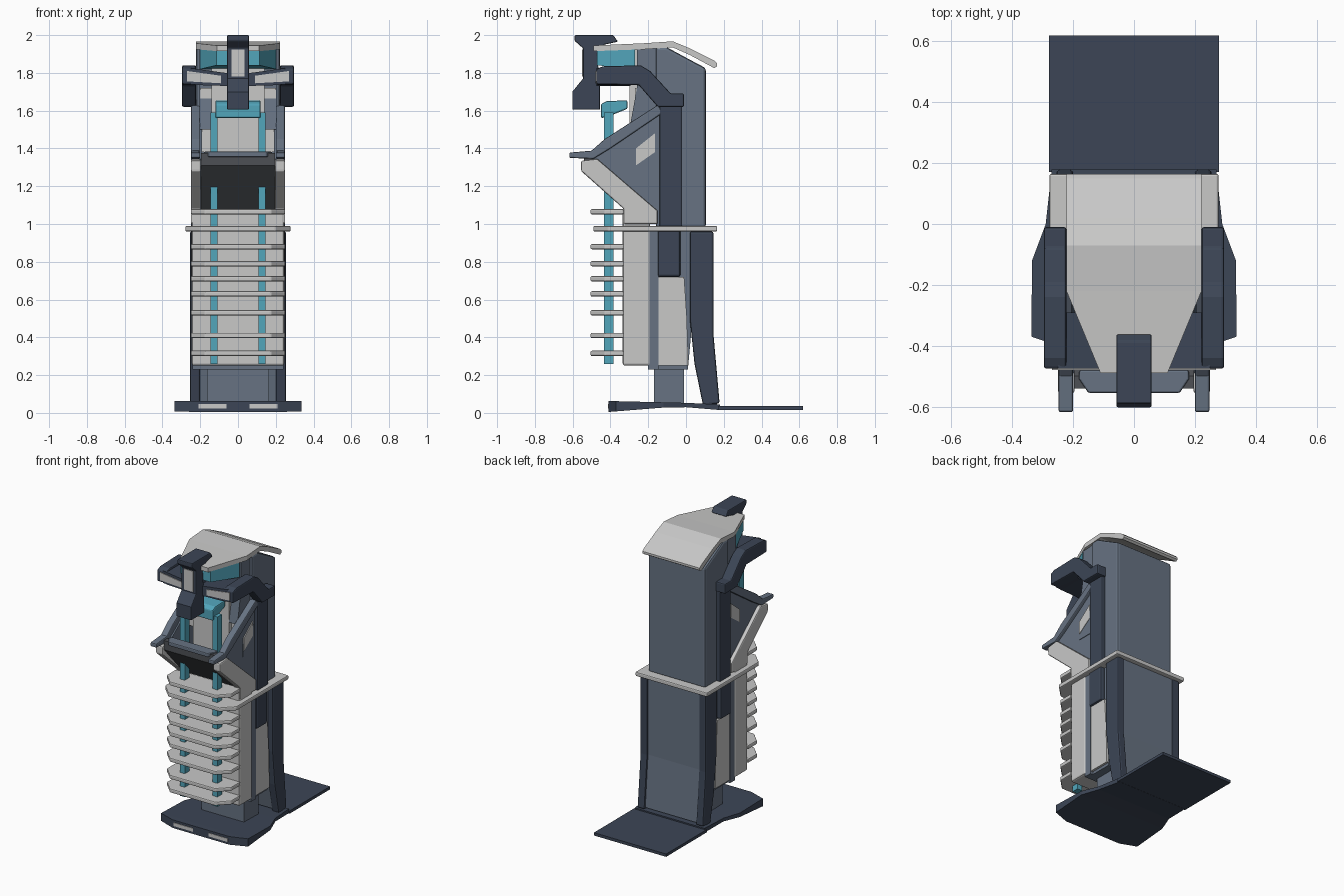
import bpy, bmesh, math
from mathutils import Vector


def material(name, rgb):
    m = bpy.data.materials.new(name)
    m.diffuse_color = (*rgb, 1)
    return m


LIGHT = material("light_grey", (0.58, 0.58, 0.575))
NAVY = material("dark_navy", (0.045, 0.06, 0.092))
SLATE = material("blue_grey", (0.135, 0.17, 0.225))
CYAN = material("cyan", (0.085, 0.38, 0.50))
CHAR = material("charcoal", (0.075, 0.08, 0.09))


def skin(name, rings, mat, bevel=0.0):
    """Join matching rings of points into a closed solid."""
    bm = bmesh.new()
    vs = [[bm.verts.new(p) for p in r] for r in rings]
    n = len(rings[0])
    for a, b in zip(vs, vs[1:]):
        for i in range(n):
            j = (i + 1) % n
            bm.faces.new((a[i], a[j], b[j], b[i]))
    bm.faces.new(vs[0])
    bm.faces.new(vs[-1])
    bmesh.ops.recalc_face_normals(bm, faces=bm.faces)
    me = bpy.data.meshes.new(name)
    bm.to_mesh(me)
    bm.free()
    me.materials.append(mat)
    ob = bpy.data.objects.new(name, me)
    bpy.context.collection.objects.link(ob)
    if bevel:
        mod = ob.modifiers.new("edge_bevel", "BEVEL")
        mod.width, mod.segments = bevel, 2
        mod.limit_method = "ANGLE"
        mod.angle_limit = math.radians(40)
    return ob


def prism(name, axis, pts, a, b, mat, bevel=0.0):
    """Extrude a 2D outline along an axis; outline is in the other two axes."""
    def put(p, t):
        return {"x": (t, *p), "y": (p[0], t, p[1]), "z": (*p, t)}[axis]
    return skin(name, [[put(p, t) for p in pts] for t in (a, b)], mat, bevel)


def box(name, x0, x1, y0, y1, z0, z1, mat, bevel=0.0):
    return prism(name, "z", [(x0, y0), (x1, y0), (x1, y1), (x0, y1)], z0, z1, mat, bevel)


def loft(name, secs, mat, bevel=0.0):
    """Symmetric sections along y: (y, half width, z low, z high)."""
    return skin(name, [[(-w, y, a), (w, y, a), (w, y, b), (-w, y, b)] for y, w, a, b in secs], mat, bevel)


def pair(fn, name, *args):
    """Make a part and its mirror image across x = 0."""
    ob = fn("right_" + name, *args)
    me = ob.data.copy()
    for v in me.vertices:
        v.co.x *= -1
    me.flip_normals()
    ot = bpy.data.objects.new("left_" + name, me)
    bpy.context.collection.objects.link(ot)
    for m in ob.modifiers:
        c = ot.modifiers.new(m.name, "BEVEL")
        c.width, c.segments, c.limit_method, c.angle_limit = m.width, m.segments, m.limit_method, m.angle_limit


# Base: shaped front foot, rear standing plate, pedestal
loft("base_foot", [(-0.41, 0.22, 0.005, 0.062), (-0.37, 0.337, 0.008, 0.062), (-0.12, 0.335, 0.028, 0.056),
                   (0.0, 0.29, 0.03, 0.053), (0.18, 0.27, 0.015, 0.045)], NAVY)
box("rear_plate", -0.28, 0.28, 0.17, 0.62, 0.016, 0.036, NAVY)
pair(box, "base_slot", 0.06, 0.21, -0.414, -0.405, 0.022, 0.046, LIGHT)
box("pedestal", -0.165, 0.165, -0.17, -0.01, 0.045, 0.27, SLATE)

# Lower cabinet: rear legs, back panel, core and side panels
pair(prism, "rear_leg", "x", [(0.02, 0.96), (0.145, 0.96), (0.145, 0.42), (0.178, 0.05), (0.09, 0.04),
                              (0.045, 0.26), (0.02, 0.5)], 0.2, 0.255, NAVY, 0.01)
prism("lower_back_panel", "x", [(0.03, 0.96), (0.135, 0.96), (0.135, 0.42), (0.165, 0.06), (0.095, 0.06),
                                (0.03, 0.4)], -0.21, 0.21, SLATE)
prism("lower_core", "x", [(-0.2, 0.23), (0.01, 0.23), (0.03, 0.45), (0.03, 0.97), (-0.2, 0.97)],
      -0.22, 0.22, SLATE)
pair(box, "side_strip", 0.2, 0.24, -0.2, -0.145, 0.23, 0.97, SLATE)
pair(prism, "side_light_panel", "x", [(-0.145, 0.25), (0.012, 0.25), (0.005, 0.5), (-0.01, 0.72), (-0.145, 0.72)],
     0.21, 0.236, LIGHT)
pair(box, "side_dark_panel", 0.21, 0.25, -0.15, -0.03, 0.72, 0.97, NAVY, 0.012)

# Light front body and console cheeks
box("front_body", -0.245, 0.245, -0.335, -0.19, 0.25, 1.08, LIGHT, 0.012)
pair(prism, "console_cheek", "x", [(-0.555, 1.335), (-0.555, 1.28), (-0.33, 1.08), (-0.33, 1.0), (-0.15, 1.0),
                                   (-0.15, 1.07), (-0.47, 1.345)], 0.195, 0.25, LIGHT, 0.008)

# Waist shelf and display trays
def tray(name, hw, y0, y1, c, z, th):
    prism(name, "z", [(-hw + c, y0), (hw - c, y0), (hw, y0 + c), (hw, y1), (-hw, y1), (-hw, y0 + c)],
          z - th / 2, z + th / 2, LIGHT, 0.007)


tray("waist_shelf", 0.278, -0.49, 0.165, 0.08, 0.975, 0.03)
for i, z in enumerate((0.315, 0.41, 0.53, 0.63, 0.71, 0.79, 0.88, 1.065)):
    tray("tray_%d" % (i + 1), 0.25, -0.505, -0.33, 0.075, z, 0.028)

# Cyan rods and top grip
pair(box, "rod", 0.108, 0.145, -0.435, -0.385, 0.26, 1.59, CYAN)
prism("rod_grip", "x", [(-0.45, 1.56), (-0.45, 1.635), (-0.42, 1.65), (-0.31, 1.655), (-0.31, 1.61), (-0.41, 1.57)],
      -0.12, 0.12, CYAN, 0.008)

# Console: dark sloped screen, front bar, triangular sides
prism("console_screen", "x", [(-0.54, 1.375), (-0.54, 1.31), (-0.33, 1.08), (-0.24, 1.08), (-0.5, 1.375)],
      -0.197, 0.197, CHAR)
prism("console_bar", "z", [(-0.18, -0.51), (-0.15, -0.555), (0.15, -0.555), (0.18, -0.51), (0.18, -0.48), (-0.18, -0.48)],
      1.355, 1.383, SLATE, 0.006)
pair(prism, "triangle_side", "x", [(-0.49, 1.345), (-0.15, 1.6), (-0.13, 1.6), (-0.13, 1.07), (-0.15, 1.07)],
     0.19, 0.225, SLATE)
pair(prism, "triangle_trim", "x", [(-0.27, 1.27), (-0.15, 1.27), (-0.15, 1.45), (-0.27, 1.36)], 0.223, 0.229, SLATE)
pair(prism, "triangle_window", "x", [(-0.265, 1.31), (-0.265, 1.4), (-0.165, 1.48), (-0.165, 1.38)], 0.226, 0.232, LIGHT)
pair(prism, "armrest", "x", [(-0.618, 1.35), (-0.618, 1.378), (-0.5, 1.388), (-0.43, 1.45), (-0.15, 1.63),
                             (-0.12, 1.59), (-0.4, 1.40), (-0.49, 1.345)], 0.2, 0.248, SLATE, 0.007)

# Upper column with side posts
prism("upper_column", "x", [(-0.16, 0.98), (0.105, 0.98), (0.105, 1.825), (0.02, 1.87), (-0.1, 1.935), (-0.16, 1.935)],
      -0.222, 0.222, SLATE, 0.015)
pair(box, "side_post", 0.2, 0.25, -0.14, -0.02, 0.985, 1.68, NAVY, 0.008)
box("inner_panel", -0.14, 0.14, -0.3, -0.15, 1.07, 1.93, LIGHT)
pair(prism, "inner_cheek", "x", [(-0.3, 1.5), (-0.15, 1.5), (-0.15, 1.93), (-0.26, 1.93), (-0.26, 1.72)],
     0.14, 0.205, SLATE)
pair(box, "inner_light_strip", 0.14, 0.2, -0.27, -0.15, 1.38, 1.72, LIGHT)

# Head: cap, cyan lamp, visor arms and wings
loft("cap", [(-0.49, 0.11, 1.915, 1.945), (-0.22, 0.222, 1.925, 1.957), (-0.07, 0.222, 1.935, 1.967),
             (0.02, 0.222, 1.895, 1.93), (0.15, 0.222, 1.825, 1.865), (0.165, 0.222, 1.835, 1.85)], LIGHT)
loft("head_lamp", [(-0.47, 0.115, 1.84, 1.92), (-0.27, 0.2, 1.82, 1.93)], CYAN)
pair(prism, "visor_arm", "x", [(-0.475, 1.82), (-0.475, 1.74), (-0.25, 1.735), (-0.15, 1.62), (-0.01, 1.62),
                               (-0.01, 1.69), (-0.08, 1.69), (-0.19, 1.81), (-0.24, 1.84), (-0.44, 1.835)],
     0.222, 0.296, NAVY, 0.008)
pair(prism, "visor_wing", "y", [(0.03, 1.73), (0.2, 1.735), (0.25, 1.74), (0.25, 1.825), (0.03, 1.795)],
     -0.475, -0.29, NAVY)
pair(prism, "visor_inset", "y", [(0.09, 1.745), (0.27, 1.755), (0.27, 1.81), (0.09, 1.785)], -0.48, -0.472, LIGHT)

# Central crest bar
prism("crest_bar", "x", [(-0.59, 2.0), (-0.59, 1.97), (-0.545, 1.93), (-0.545, 1.77), (-0.602, 1.7), (-0.602, 1.605),
                         (-0.455, 1.605), (-0.455, 1.72), (-0.47, 1.9), (-0.43, 1.95), (-0.36, 1.965), (-0.385, 2.0)],
      -0.058, 0.058, NAVY, 0.006)
box("crest_face", -0.035, 0.035, -0.55, -0.543, 1.78, 1.925, LIGHT)
